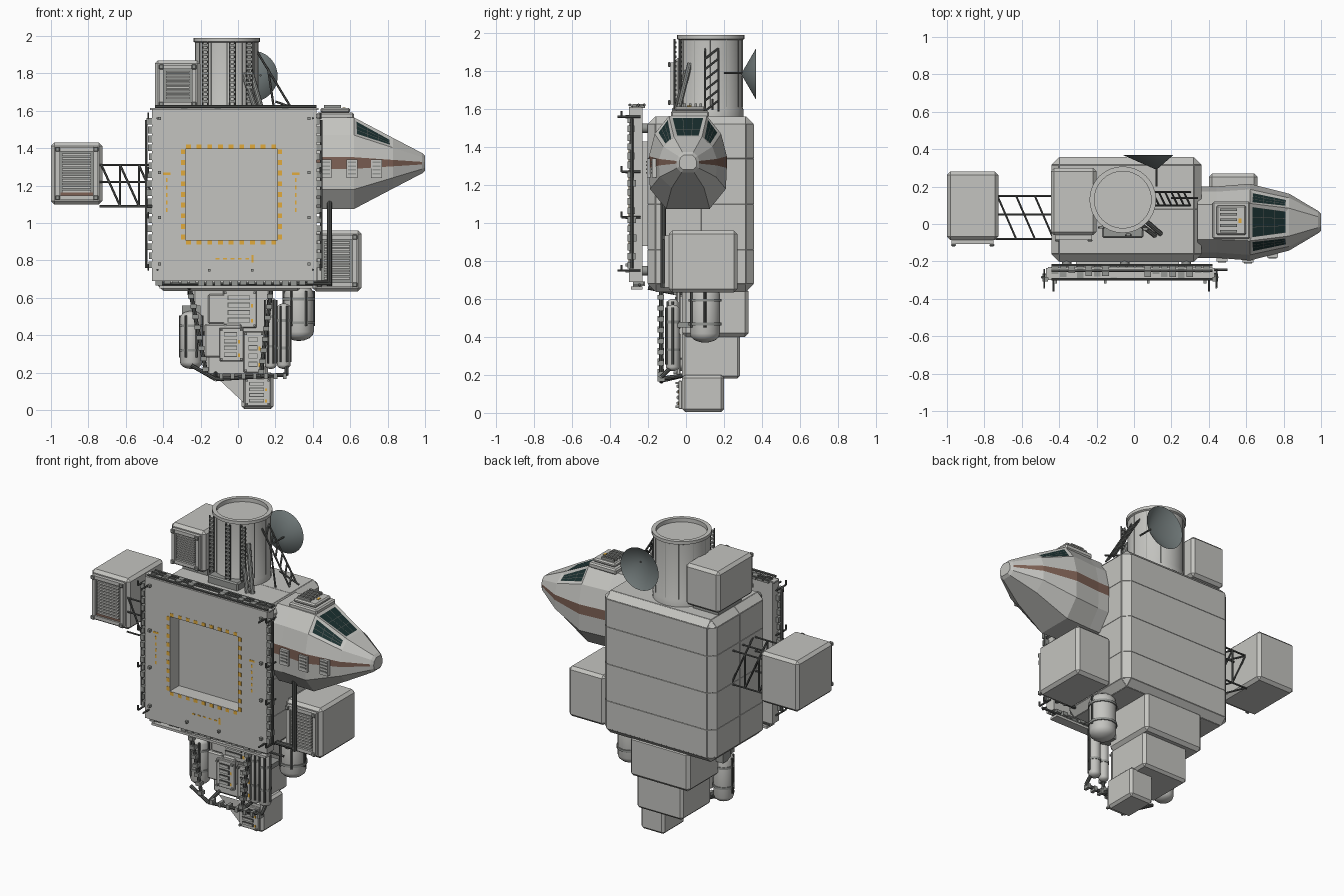
import bpy, bmesh, math, random
from mathutils import Vector, Matrix

random.seed(4)
if "Cube" in bpy.data.objects:
    bpy.data.objects.remove(bpy.data.objects["Cube"])


def material(name, red, green, blue):
    mat = bpy.data.materials.new(name)
    mat.use_nodes = True
    mat.diffuse_color = (red, green, blue, 1)
    mat.node_tree.nodes["Principled BSDF"].inputs["Base Color"].default_value = (red, green, blue, 1)
    return mat


HULL = material("hull grey", .55, .55, .525)
TRIM = material("trim grey", .3, .31, .295)
DARK = material("dark metal", .1, .105, .1)
STRIPE = material("rust stripe", .21, .12, .09)
GLASS = material("teal glass", .01, .029, .029)
AMBER = material("amber marking", .76, .41, .045)
DISH = material("slate dish", .17, .2, .2)


def finish(name, bm, *mats, smooth=False):
    bmesh.ops.recalc_face_normals(bm, faces=bm.faces)
    mesh = bpy.data.meshes.new(name)
    bm.to_mesh(mesh)
    bm.free()
    for mat in mats:
        mesh.materials.append(mat)
    obj = bpy.data.objects.new(name, mesh)
    bpy.context.scene.collection.objects.link(obj)
    if smooth:
        bpy.ops.object.select_all(action='DESELECT')
        obj.select_set(True)
        bpy.context.view_layer.objects.active = obj
        bpy.ops.object.shade_smooth_by_angle(angle=math.radians(35))
    return obj


def boxes(name, spans, mat, bevel=0, cuts=()):
    """Boxes from (x0, x1, y0, y1, z0, z1) spans, optionally chamfered and panelled."""
    bm = bmesh.new()
    for x0, x1, y0, y1, z0, z1 in spans:
        place = Matrix.Translation(((x0 + x1) / 2, (y0 + y1) / 2, (z0 + z1) / 2))
        size = Matrix.Diagonal((x1 - x0, y1 - y0, z1 - z0, 1))
        bmesh.ops.create_cube(bm, size=1, matrix=place @ size)
    if bevel:
        bmesh.ops.bevel(bm, geom=bm.edges[:], offset=bevel, segments=1, affect='EDGES')
    for axis, value in cuts:
        normal = Vector((axis == 'x', axis == 'y', axis == 'z'))
        bmesh.ops.bisect_plane(bm, geom=bm.verts[:] + bm.edges[:] + bm.faces[:],
                               plane_co=normal * value, plane_no=normal)
    if cuts:
        bmesh.ops.recalc_face_normals(bm, faces=bm.faces)
        bmesh.ops.inset_individual(bm, faces=bm.faces[:], thickness=.002, depth=.002)
    return finish(name, bm, mat)


def rods(name, lines, radius, mat, sides=6):
    bm = bmesh.new()
    for start, end in lines:
        start, end = Vector(start), Vector(end)
        axis = end - start
        turn = axis.to_track_quat('Z', 'Y').to_matrix().to_4x4()
        bmesh.ops.create_cone(bm, cap_ends=True, segments=sides, radius1=radius, radius2=radius,
                              depth=axis.length, matrix=Matrix.Translation((start + end) / 2) @ turn)
    return finish(name, bm, mat, smooth=True)


def lathe(name, x, y, profile, mat, sides=32):
    bm = bmesh.new()
    rings = [[bm.verts.new((x + r * math.cos(a), y + r * math.sin(a), z))
              for a in (math.tau * i / sides for i in range(sides))] for r, z in profile]
    for low, high in zip(rings, rings[1:]):
        for i in range(sides):
            j = (i + 1) % sides
            bm.faces.new((low[i], low[j], high[j], high[i]))
    bm.faces.new(rings[0])
    bm.faces.new(rings[-1])
    return finish(name, bm, mat, smooth=True)


def tank(name, x, y, z0, z1, r):
    """Domed tank with straps and side rails."""
    dome = [(r * math.cos(a), r * .6 * math.sin(a)) for a in (0, .4, .8, 1.2, 1.45)]
    profile = [(d, z0 + .6 * r - h) for d, h in reversed(dome)]
    profile += [(d, z1 - .6 * r + h) for d, h in dome]
    lathe(name, x, y, profile, HULL, 20)
    for k, t in enumerate((.3, .72)):
        z = z0 + (z1 - z0) * t
        lathe(name + f"_strap_{k}", x, y, [(r * 1.08, z), (r * 1.08, z + .015)], TRIM, 20)
    rods(name + "_rails", [((x + r * s, y + r * t, z0 + r), (x + r * s, y + r * t, z1 - r * .4))
                           for s, t in ((1, 0), (-1, 0), (.5, -.9), (-.5, -.9))], .007, DARK)


def equipment_pod(name, x0, x1, y0, y1, z0, z1):
    """Chamfered pod with a framed louvre on its front."""
    boxes(name, [(x0, x1, y0, y1, z0, z1)], HULL, .018)
    a, b, c, d, f = x0 + .025, x1 - .025, z0 + .025, z1 - .025, y0 - .022
    w = .022
    boxes(name + "_frame", [(a, a + w, f, y0, c, d), (b - w, b, f, y0, c, d),
                            (a, b, f, y0, c, c + w), (a, b, f, y0, d - w, d)], HULL)
    boxes(name + "_backing", [(a + w, b - w, y0 - .008, y0, c + w, d - w)], TRIM)
    n = 11
    step = (d - c - 3 * w) / n
    boxes(name + "_slats", [(a + .035, b - .035, y0 - .02, y0 - .004, z, z + step * .6)
                            for z in (c + 1.8 * w + step * i for i in range(n))], HULL)
    boxes(name + "_clamps", [(x - .013, x + .013, f - .012, f, z - .013, z + .013)
                             for x in (a + .01, b - .01) for z in (c + .01, d - .01)], TRIM, .004)


def slot_panel(name, x0, x1, z0, z1, y):
    """Access panel with outlined slots, amber tags and corner bolts."""
    boxes(name, [(x0, x1, y - .02, y, z0, z1)], HULL, .004)
    step = (z1 - z0) / 5
    rows = [z0 + step * (i + .7) for i in range(4)]
    boxes(name + "_slots", [(x0 + .025, x1 - .035, y - .026, y - .019, z, z + step * .65) for z in rows], DARK)
    boxes(name + "_slot_covers", [(x0 + .029, x1 - .039, y - .029, y - .025, z + .004, z + step * .65 - .004)
                                  for z in rows], HULL)
    boxes(name + "_tags", [(x1 - .031, x1 - .019, y - .021, y - .019, z, z + step * .5) for z in rows[::2]], AMBER)
    boxes(name + "_bolts", [(x - .006, x + .006, y - .035, y - .019, z - .006, z + .006)
                            for x in (x0 + .012, x1 - .012) for z in (z0 + .012, z1 - .012)], TRIM)


# Main hull and stepped lower tower
boxes("main_hull", [(-.44, .36, -.2, .355, .64, 1.56)], HULL, .04,
      [('z', .86), ('z', 1.1), ('z', 1.34), ('y', .08)])
boxes("tower_upper", [(-.25, .18, -.02, .33, .4, .66)], HULL, .02)
boxes("tower_middle", [(-.17, .16, -.02, .285, .18, .43)], HULL, .015)
boxes("tower_foot", [(.02, .19, -.02, .2, .005, .2)], HULL, .015)
slot_panel("upper_access_panel", -.08, .1, .44, .64, -.03)
slot_panel("middle_access_panel", -.1, .03, .26, .44, -.06)
slot_panel("side_access_panel", .03, .14, .2, .42, -.03)
slot_panel("foot_access_panel", .035, .175, .02, .17, -.02)
boxes("tower_cabinet", [(-.18, .02, -.06, 0, .28, .46), (-.16, -.04, -.05, 0, .46, .62)], HULL, .008)

# Front docking plate: square ring with an open centre
bm = bmesh.new()
xs, zs = (-.46, -.28, .21, .42), (.69, .91, 1.395, 1.61)
grid = [[bm.verts.new((x, -.3, z)) for x in xs] for z in zs]
for i in range(3):
    for j in range(3):
        if (i, j) != (1, 1):
            bm.faces.new((grid[i][j], grid[i][j + 1], grid[i + 1][j + 1], grid[i + 1][j]))
out = bmesh.ops.extrude_face_region(bm, geom=bm.faces[:])
bmesh.ops.translate(bm, vec=(0, .07, 0), verts=[v for v in out["geom"] if isinstance(v, bmesh.types.BMVert)])
finish("docking_plate", bm, HULL)
boxes("docking_tunnel", [(-.31, -.28, -.24, -.19, .88, 1.43), (.21, .24, -.24, -.19, .88, 1.43),
                         (-.28, .21, -.24, -.19, .88, .91), (-.28, .21, -.24, -.19, 1.395, 1.43)], HULL)
boxes("docking_bay_floor", [(-.29, .22, -.205, -.19, .9, 1.4)], HULL)

# Amber alignment markings and bolts
marks = []
for i in range(9):
    x, z = -.265 + i * .057, .925 + i * .057
    marks += [(x - .013, x + .013, -.302, -.3, e, e + .022) for e in (.886, 1.397)]
    marks += [(e, e + .022, -.302, -.3, z - .013, z + .013) for e in (-.304, .212)]
marks += [(x - .02, x + .02, -.302, -.3, 1.258, 1.27) for x in (-.38, .31)]
marks += [(x - .004, x + .004, -.302, -.3, z, z + .02) for x in (-.38, .31) for z in (1.06, 1.1, 1.14, 1.18, 1.22)]
marks += [(x, x + .02, -.302, -.3, .804, .812) for x in (-.12, -.08, -.04, 0, .04)]
marks += [(.072, .084, -.302, -.3, .79, .83)]
boxes("alignment_markings", marks, AMBER)
boxes("plate_bolts", [(x - .008, x + .008, -.318, -.3, z - .008, z + .008) for x in (-.42, .38)
                      for z in (.78, 1.03, 1.27, 1.56)]
      + [(x, x + .014, -.318, -.3, .74, .754) for x in (-.16, .07)], TRIM)

# Edge machinery around the plate
units = []
for i in range(17):
    z = .76 + i * .048
    for edge, way in ((-.46, -1), (.42, 1)):
        reach = edge + way * random.uniform(.015, .03)
        units.append((min(edge, reach), max(edge, reach), -.308, random.uniform(-.285, -.26), z, z + .035))
for i in range(19):
    x = -.44 + i * .045
    units.append((x, x + .035, random.uniform(-.29, -.26), -.215, 1.605, random.uniform(1.612, 1.628)))
    units.append((x, x + .035, -.28, random.uniform(-.25, -.215), random.uniform(.66, .68), .692))
boxes("edge_machinery", units, TRIM)
boxes("plate_edge_strips", [(-.47, .43, -.285, -.235, 1.605, 1.615), (-.42, .4, -.29, -.23, .65, .665)], HULL)
rods("edge_pipes", [((-.43, -.245, .675), (.5, -.245, .675))]
     + [((-.44, y, 1.622), (.42, y, 1.622)) for y in (-.22, -.25, -.295)]
     + [((x, -.285, .76), (x, -.285, 1.55)) for x in (-.49, .445)], .008, DARK)
rods("plate_brackets", [((x, -.24, z), (x, -.34, z)) for x in (-.48, .44) for z in (.75, 1.03, 1.27, 1.56)]
     + [((x, -.3, z), (x, -.36, z)) for x in (-.43, .4) for z in (.75, 1.56)]
     + [((x, -.34, z), (x, -.34, z + .03)) for x in (-.48, .44) for z in (.75, 1.03, 1.27, 1.56)], .006, DARK)
rods("plate_mounts", [((x, -.25, z), (x, -.17, z)) for x in (-.36, -.05, .28) for z in (.75, 1.5)], .025, TRIM, 12)

# Equipment pods and truss arm
equipment_pod("left_arm_pod", -1, -.725, -.085, .28, 1.1, 1.43)
boxes("left_arm_pod_accent", [(-.95, -.775, -.097, -.085, 1.148, 1.164)], STRIPE)
equipment_pod("roof_pod", -.445, -.2, -.06, .3, 1.6, 1.87)
equipment_pod("lower_side_pod", .4, .66, -.09, .27, .635, .96)
boxes("pod_mounts", [(-.4, -.22, 0, .24, 1.54, 1.61), (.34, .41, 0, .2, .72, .92)], TRIM)
rails = [(y, z) for y in (-.08, .15) for z in (1.09, 1.31)]
truss = [((-.74, y, z), (-.43, y, z)) for y, z in rails + [(-.08, 1.22), (.05, 1.31)]]
bays = [-.73 + i * .1 for i in range(4)]
for a, b in zip(bays, bays[1:]):
    truss += [((a, y, 1.31), (b, y, 1.09)) for y in (-.08, .15)]
    truss += [((b, y, 1.09), (b, y, 1.31)) for y in (-.08, .15)]
    truss += [((a, .15, z), (b, -.08, z)) for z in (1.09, 1.31)]
rods("arm_truss", truss, .006, DARK)

# Crew module: lofted faceted nose with stripe and gridded windows
half = [(.1, .245), (.175, .15), (.205, .032), (.205, -.03), (.2, -.14), (.115, -.245)]
ring = half + [(-y, z) for y, z in reversed(half)]
stations = [(.34, .93, 1), (.44, .93, 1), (.62, 1, 1), (.83, .74, .55), (.985, .29, .22), (1, .22, .16)]
bm = bmesh.new()
loops = [[bm.verts.new((x, .01 + y * sy, 1.32 + z * sz)) for y, z in ring] for x, sy, sz in stations]
panes = []
for s, (back, fore) in enumerate(zip(loops, loops[1:])):
    for i in range(len(ring)):
        j = (i + 1) % len(ring)
        face = bm.faces.new((back[i], back[j], fore[j], fore[i]))
        face.material_index = 1 if i in (2, 8) and s < 4 else 0
        if s == 2 and i in (0, 10, 11):
            panes.append(face)
bm.faces.new(loops[0])
bm.faces.new(loops[-1])
bmesh.ops.recalc_face_normals(bm, faces=bm.faces)
bmesh.ops.inset_individual(bm, faces=panes, thickness=.026, depth=-.004)
for face in panes:
    face.material_index = 2
bmesh.ops.subdivide_edges(bm, edges=list({e for f in panes for e in f.edges}), cuts=2, use_grid_fill=True)
glass = [f for f in bm.faces if f.material_index == 2]
for face in bmesh.ops.inset_individual(bm, faces=glass, thickness=.002)["faces"]:
    face.material_index = 3
finish("crew_module", bm, HULL, STRIPE, GLASS, DARK)
boxes("module_roof_hatch", [(.42, .62, -.08, .12, 1.555, 1.59), (.44, .6, -.06, .1, 1.59, 1.615)], HULL, .008)
boxes("roof_hatch_slats", [(.46, .55, y, y + .014, 1.615, 1.63) for y in (-.045, -.015, .015, .045, .07)], TRIM)
boxes("roof_hatch_tag", [(.56, .575, .005, .03, 1.615, 1.618)], AMBER)
vents = ((.44, -.2), (.58, -.205), (.71, -.18))
boxes("module_vents", [(x, x + .06, y, y + .025, 1.24, 1.34) for x, y in vents], HULL)
boxes("module_vent_slots", [(x + .008, x + .052, y - .005, y, z, z + .008) for x, y in vents
                            for z in (1.26, 1.28, 1.3, 1.32)], TRIM)
rods("module_support_pipe", [((.49, -.12, .66), (.49, -.12, 1.12)), ((.49, -.12, .68), (.34, -.12, .68))], .014, DARK, 10)

# Roof drum with rim, ladders and base box
lathe("roof_drum", -.06, .13, [(.172, 1.54), (.172, 1.6), (.168, 1.61), (.168, 1.965), (.178, 1.97), (.178, 1.99),
                               (.152, 1.99), (.152, 1.965)], HULL)
seams = [(-.06 + .167 * math.cos(a), .13 + .167 * math.sin(a)) for a in (math.tau * i / 12 for i in range(12))]
rods("drum_seams", [((x, y, 1.61), (x, y, 1.97)) for x, y in seams], .003, TRIM)
ladders, rungs = [], []
for x, y in ((-.175, -.02), (-.03, -.06), (.06, -.03)):
    ladders += [((x + d, y, 1.6), (x + d, y, 1.97)) for d in (-.014, .014)]
    rungs += [(x - .014, x + .014, y - .005, y + .01, 1.62 + i * .025, 1.632 + i * .025) for i in range(14)]
rods("drum_ladders", ladders, .005, DARK)
boxes("drum_ladder_rungs", rungs, TRIM)
boxes("drum_base_box", [(-.17, .05, -.075, .03, 1.55, 1.61)], TRIM, .008)

# Dish with its lattice support
bm = bmesh.new()
tip = bm.verts.new((.12, .29, 1.785))
rim = [bm.verts.new((.075 + .137 * math.cos(a), .37, 1.785 + .137 * math.sin(a)))
       for a in (math.tau * i / 32 for i in range(32))]
for i in range(32):
    bm.faces.new((tip, rim[i - 1], rim[i]))
finish("dish", bm, DISH, smooth=True)
low, high = Vector((.3, 0, 1.59)), Vector((.1, 0, 1.92))
near, far = Vector((0, .1, 0)), Vector((0, .17, 0))
lattice = [(low + side, high + side) for side in (near, far)]
for i in range(6):
    lattice.append((low.lerp(high, i / 6) + near, low.lerp(high, (i + 1) / 6) + far))
lattice += [((.2, .1, 1.56), (.16, .1, 1.83)), ((.34, .14, 1.6), (.2, .14, 1.65)), ((.12, .2, 1.79), (.12, .3, 1.79))]
rods("dish_lattice", lattice, .006, DARK)
rods("drum_struts", [((.14, -.05, 1.56), (.06, .02, 1.84)), ((.11, -.06, 1.56), (.03, 0, 1.8))], .014, TRIM, 10)

# Tanks and lower framework
tank("large_tank", .325, .1, .37, .67, .08)
tank("left_tank", -.25, -.03, .22, .53, .06)
tank("slim_tank_outer", .245, -.07, .22, .57, .036)
tank("slim_tank_inner", .175, -.07, .22, .6, .03)
boxes("tank_brackets", [(-.3, -.2, -.03, .05, .5, .56), (.16, .27, -.05, .05, .45, .48)], TRIM)
frame = [((-.26, -.13, .66), (-.17, -.13, .2)), ((.18, -.13, .66), (.12, -.13, .18)), ((-.25, -.13, .24), (-.12, -.13, .165)),
         ((-.12, -.13, .165), (.26, -.13, .19)), ((.26, -.13, .19), (.26, -.08, .24)), ((-.12, -.13, .17), (-.12, 0, .2)),
         ((.12, -.13, .18), (.12, 0, .2)), ((-.26, -.13, .655), (.3, -.13, .655)), ((-.26, -.2, .66), (-.26, 0, .62))]
rods("lower_frame", frame, .011, DARK, 8)
boxes("frame_couplers", [(x - .016, x + .016, -.15, -.115, z - .012, z + .012) for k in range(8) for x, z in
                         ((-.25 + k * .011, .61 - k * .056), (.172 - k * .007, .61 - k * .058))], TRIM)
boxes("frame_clips", [(x, x + .02, -.15, -.11, .165, .195) for x in (-.1, -.04, .02, .08, .14, .19, .24)], TRIM)
bm = bmesh.new()
bm.faces.new([bm.verts.new(p) for p in ((-.12, -.03, .18), (.03, -.03, .18), (.03, -.03, .04))])
finish("foot_gusset", bm, HULL)
